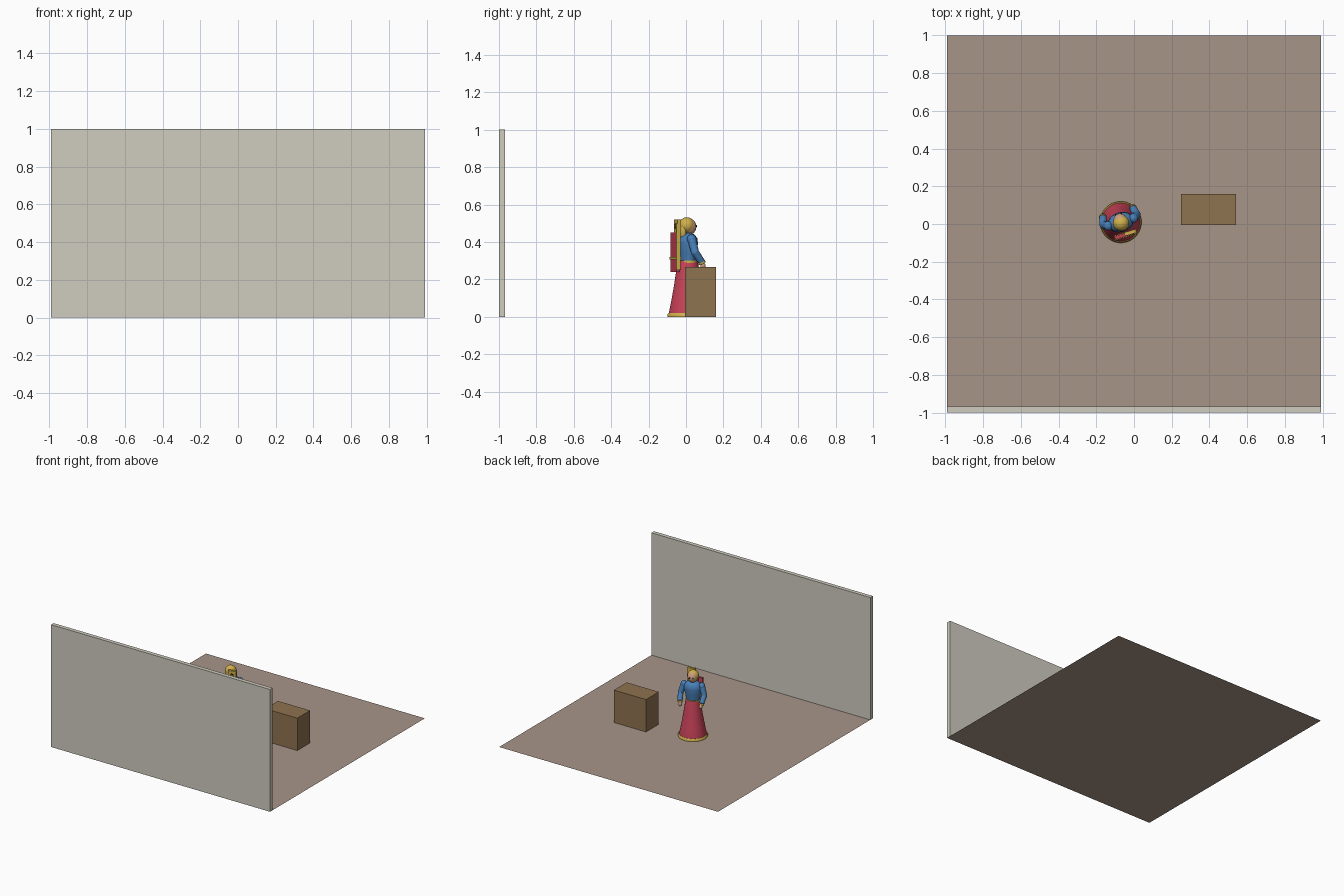
import bpy, bmesh, math
from mathutils import Matrix, Vector

cube = bpy.data.objects.get("Cube")
if cube:
    bpy.data.objects.remove(cube, do_unlink=True)


def material(name, rgb):
    lin = [((c / 255 + 0.055) / 1.055) ** 2.4 for c in rgb] + [1]
    m = bpy.data.materials.new(name)
    m.use_nodes = True
    m.diffuse_color = lin
    m.node_tree.nodes["Principled BSDF"].inputs["Base Color"].default_value = lin
    return m


floor_mat = material("floor brown", (167, 149, 136))
wall_mat = material("wall grey", (208, 205, 192))
wood = material("crate wood", (143, 115, 80))
red = material("dress red", (200, 66, 88))
blue = material("jacket blue", (72, 128, 184))
gold = material("gold", (208, 176, 76))
skin = material("skin", (205, 158, 125))
dark = material("dark brown", (60, 42, 35))

IDENTITY = Matrix.Identity(4)
# The figure stands turned, facing away from the wall
FIGURE = Matrix.Translation((-0.07, 0.01, 0)) @ Matrix.Rotation(math.radians(17), 4, 'Z')


def finish(name, bm, mat, frame=FIGURE, smooth=True):
    bmesh.ops.transform(bm, matrix=frame, verts=bm.verts)
    bmesh.ops.recalc_face_normals(bm, faces=bm.faces)
    mesh = bpy.data.meshes.new(name)
    bm.to_mesh(mesh)
    bm.free()
    mesh.materials.append(mat)
    obj = bpy.data.objects.new(name, mesh)
    bpy.context.collection.objects.link(obj)
    if smooth:
        bpy.ops.object.select_all(action='DESELECT')
        obj.select_set(True)
        bpy.context.view_layer.objects.active = obj
        bpy.ops.object.shade_smooth_by_angle(angle=math.radians(40))
    return obj


def box(name, lo, hi, mat, frame=FIGURE):
    lo, hi = Vector(lo), Vector(hi)
    bm = bmesh.new()
    place = Matrix.Translation((lo + hi) / 2) @ Matrix.Diagonal((*(hi - lo), 1))
    bmesh.ops.create_cube(bm, size=1, matrix=place)
    return finish(name, bm, mat, frame, False)


def ball(name, at, size, mat):
    bm = bmesh.new()
    place = Matrix.Translation(at) @ Matrix.Diagonal((*size, 1))
    bmesh.ops.create_uvsphere(bm, u_segments=24, v_segments=16, radius=1, matrix=place)
    return finish(name, bm, mat)


def rod(name, a, b, r1, r2, mat):
    a, b = Vector(a), Vector(b)
    bm = bmesh.new()
    turn = (b - a).to_track_quat('Z', 'Y').to_matrix().to_4x4()
    bmesh.ops.create_cone(bm, cap_ends=True, segments=20, radius1=r1, radius2=r2,
                          depth=(b - a).length,
                          matrix=Matrix.Translation((a + b) / 2) @ turn)
    return finish(name, bm, mat)


def lathe(name, profile, mat, depth=1):
    """Stack of (radius, height) rings, flattened front to back by depth."""
    bm = bmesh.new()
    n = 32
    rings = [[bm.verts.new((r * math.cos(math.tau * i / n),
                            depth * r * math.sin(math.tau * i / n), z))
              for i in range(n)] for r, z in profile]
    for low, high in zip(rings, rings[1:]):
        for i in range(n):
            j = (i + 1) % n
            bm.faces.new((low[i], low[j], high[j], high[i]))
    bm.faces.new(rings[0])
    bm.faces.new(rings[-1])
    return finish(name, bm, mat)


# Room
bm = bmesh.new()
bmesh.ops.create_grid(bm, x_segments=1, y_segments=1, size=1,
                      matrix=Matrix.Diagonal((0.99, 1, 1, 1)))
finish("floor", bm, floor_mat, IDENTITY, False)
box("wall", (-0.99, -1, 0), (0.99, -0.967, 1), wall_mat, IDENTITY)
box("crate", (0.25, -0.005, 0), (0.54, 0.16, 0.265), wood, IDENTITY)

# Dress and jacket
lathe("hem", [(0.11, 0), (0.11, 0.012), (0.104, 0.02)], gold)
lathe("skirt", [(0.104, 0.001), (0.102, 0.02), (0.088, 0.09), (0.074, 0.17),
                (0.062, 0.25), (0.052, 0.3)], red)
lathe("belt", [(0.055, 0.288), (0.055, 0.302)], gold, 0.92)
lathe("jacket", [(0.052, 0.295), (0.058, 0.34), (0.07, 0.39), (0.066, 0.42),
                 (0.045, 0.44), (0.02, 0.448)], blue, 0.75)

# Head
rod("neck", (0, 0, 0.435), (0, 0, 0.465), 0.018, 0.018, skin)
ball("face", (0, 0.008, 0.482), (0.037, 0.038, 0.043), skin)
ball("hair", (0, -0.006, 0.489), (0.043, 0.042, 0.043), gold)
ball("hair_back", (0, -0.03, 0.455), (0.034, 0.018, 0.05), gold)

# Arms and eyes on both sides
for side, s in (("left", -1), ("right", 1)):
    shoulder, elbow = (s * 0.07, 0, 0.415), (s * 0.092, 0.012, 0.345)
    wrist, cuff = (s * 0.084, 0.05, 0.295), (s * 0.083, 0.055, 0.285)
    ball(side + "_shoulder", shoulder, (0.024, 0.025, 0.025), blue)
    rod(side + "_sleeve", shoulder, elbow, 0.023, 0.021, blue)
    ball(side + "_elbow", elbow, (0.021, 0.021, 0.021), blue)
    rod(side + "_forearm", elbow, wrist, 0.021, 0.019, blue)
    rod(side + "_cuff", wrist, cuff, 0.02, 0.02, gold)
    ball(side + "_hand", (s * 0.08, 0.06, 0.272), (0.013, 0.014, 0.018), skin)
    ball(side + "_eye", (s * 0.014, 0.043, 0.485), (0.005, 0.004, 0.006), dark)

# Framed instrument carried on the back
box("back_panel", (-0.055, -0.08, 0.24), (0.053, -0.062, 0.45), red)
box("panel_pillar", (0.05, -0.082, 0.25), (0.064, -0.06, 0.5), gold)
box("panel_band", (-0.058, -0.084, 0.307), (0.064, -0.058, 0.32), gold)
box("panel_head", (0.0, -0.078, 0.45), (0.064, -0.058, 0.52), gold)
rod("panel_disc", (0.032, -0.077, 0.485), (0.032, -0.081, 0.485), 0.014, 0.014, dark)
rod("panel_boss", (0.032, -0.08, 0.485), (0.032, -0.084, 0.485), 0.008, 0.008, gold)
